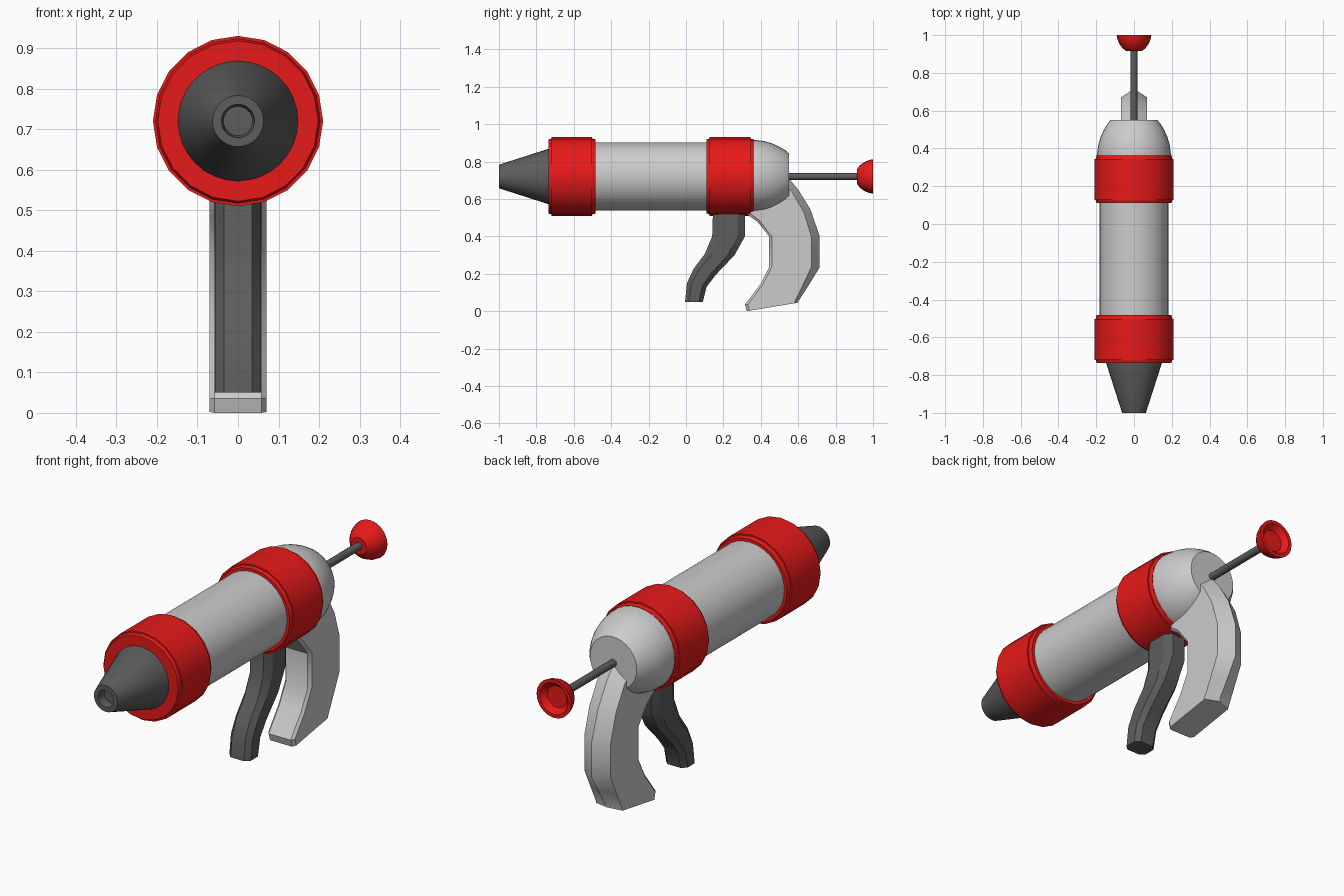
import bpy, bmesh, math

if "Cube" in bpy.data.objects:
    bpy.data.objects.remove(bpy.data.objects["Cube"])

AXIS_Z = 0.72


def material(name, rgb):
    m = bpy.data.materials.new(name)
    m.diffuse_color = (*rgb, 1)
    m.use_nodes = True
    m.node_tree.nodes["Principled BSDF"].inputs["Base Color"].default_value = m.diffuse_color
    return m


RED = material("red_plastic", (0.8, 0.01, 0.01))
DARK = material("dark_plastic", (0.11, 0.11, 0.11))


def loft(name, rings, mat=None, angle=30):
    """Skin a list of equal-length point rings and cap both ends."""
    bm = bmesh.new()
    loops = [[bm.verts.new(p) for p in r] for r in rings]
    n = len(loops[0])
    for a, b in zip(loops, loops[1:]):
        for i in range(n):
            j = (i + 1) % n
            bm.faces.new((a[i], a[j], b[j], b[i]))
    bm.faces.new(loops[0][::-1])
    bm.faces.new(loops[-1])
    bmesh.ops.recalc_face_normals(bm, faces=bm.faces[:])
    me = bpy.data.meshes.new(name)
    bm.to_mesh(me)
    bm.free()
    ob = bpy.data.objects.new(name, me)
    bpy.context.collection.objects.link(ob)
    if mat:
        me.materials.append(mat)
    bpy.ops.object.select_all(action='DESELECT')
    ob.select_set(True)
    bpy.context.view_layer.objects.active = ob
    bpy.ops.object.shade_smooth_by_angle(angle=math.radians(angle))
    return ob


def lathe(name, profile, sides=32, mat=None):
    """Turn (y, radius) points around the barrel axis."""
    steps = [2 * math.pi * i / sides for i in range(sides)]
    return loft(name, [[(r * math.cos(t), y, AXIS_Z + r * math.sin(t)) for t in steps]
                       for y, r in profile], mat)


# Barrel, rounded rear cap and hollow nozzle
lathe("barrel", [(-0.70, 0.183), (0.33, 0.183)])
lathe("rear_cap", [(0.30, 0.195), (0.375, 0.195), (0.42, 0.189), (0.46, 0.177),
                   (0.50, 0.159), (0.53, 0.141), (0.55, 0.124)])
lathe("nozzle", [(-0.70, 0.148), (-0.735, 0.148), (-1.0, 0.063), (-1.0, 0.041),
                 (-0.96, 0.036)], mat=DARK)

# Two red collars with a stepped lip at each end
for name, y0, y1 in (("front_collar", -0.735, -0.483), ("rear_collar", 0.11, 0.364)):
    lathe(name, [(y0, 0.14), (y0, 0.198), (y0 + 0.016, 0.203), (y0 + 0.016, 0.21),
                 (y1 - 0.02, 0.21), (y1 - 0.02, 0.203), (y1, 0.198), (y1, 0.14)], 20, RED)

# Plunger rod and dished knob
lathe("plunger_rod", [(0.53, 0.018), (0.95, 0.018)], 16, DARK)
lathe("plunger_knob", [(0.915, 0.04), (0.93, 0.06), (0.95, 0.075), (0.975, 0.087),
                       (1.0, 0.092), (1.0, 0.075), (0.975, 0.052)], 20, RED)

# Grip: each row is front, side-edge and rear-ridge position (y, z)
grip = [((0.31, 0.56), (0.51, 0.69), (0.55, 0.71)),
        ((0.315, 0.525), (0.565, 0.64), (0.60, 0.65)),
        ((0.38, 0.48), (0.63, 0.53), (0.665, 0.545)),
        ((0.445, 0.40), (0.67, 0.40), (0.715, 0.40)),
        ((0.445, 0.235), (0.67, 0.235), (0.715, 0.235)),
        ((0.395, 0.14), (0.625, 0.14), (0.66, 0.145)),
        ((0.315, 0.035), (0.58, 0.047), (0.60, 0.052)),
        ((0.325, 0.0), (0.58, 0.042), (0.60, 0.047))]
W = 0.07
rings = []
for f, e, r in grip:
    c = [f[k] + (e[k] - f[k]) * 0.06 for k in (0, 1)]
    rings.append([(0, *r), (W, *e), (W, *c), (W - 0.012, *f),
                  (0.012 - W, *f), (-W, *c), (-W, *e)])
loft("grip", rings)

# Trigger: front and rear edge per row, with an octagonal section
trigger = [((0.145, 0.56), (0.315, 0.56)), ((0.14, 0.40), (0.315, 0.40)),
           ((0.10, 0.305), (0.26, 0.30)), ((0.04, 0.225), (0.16, 0.195)),
           ((0.005, 0.15), (0.11, 0.13)), ((-0.005, 0.05), (0.09, 0.05))]
section = [(0.035, 0), (0.057, 0.22), (0.057, 0.78), (0.035, 1),
           (-0.035, 1), (-0.057, 0.78), (-0.057, 0.22), (-0.035, 0)]
loft("trigger", [[(x, f[0] + (b[0] - f[0]) * t, f[1] + (b[1] - f[1]) * t)
                  for x, t in section] for f, b in trigger], DARK)
